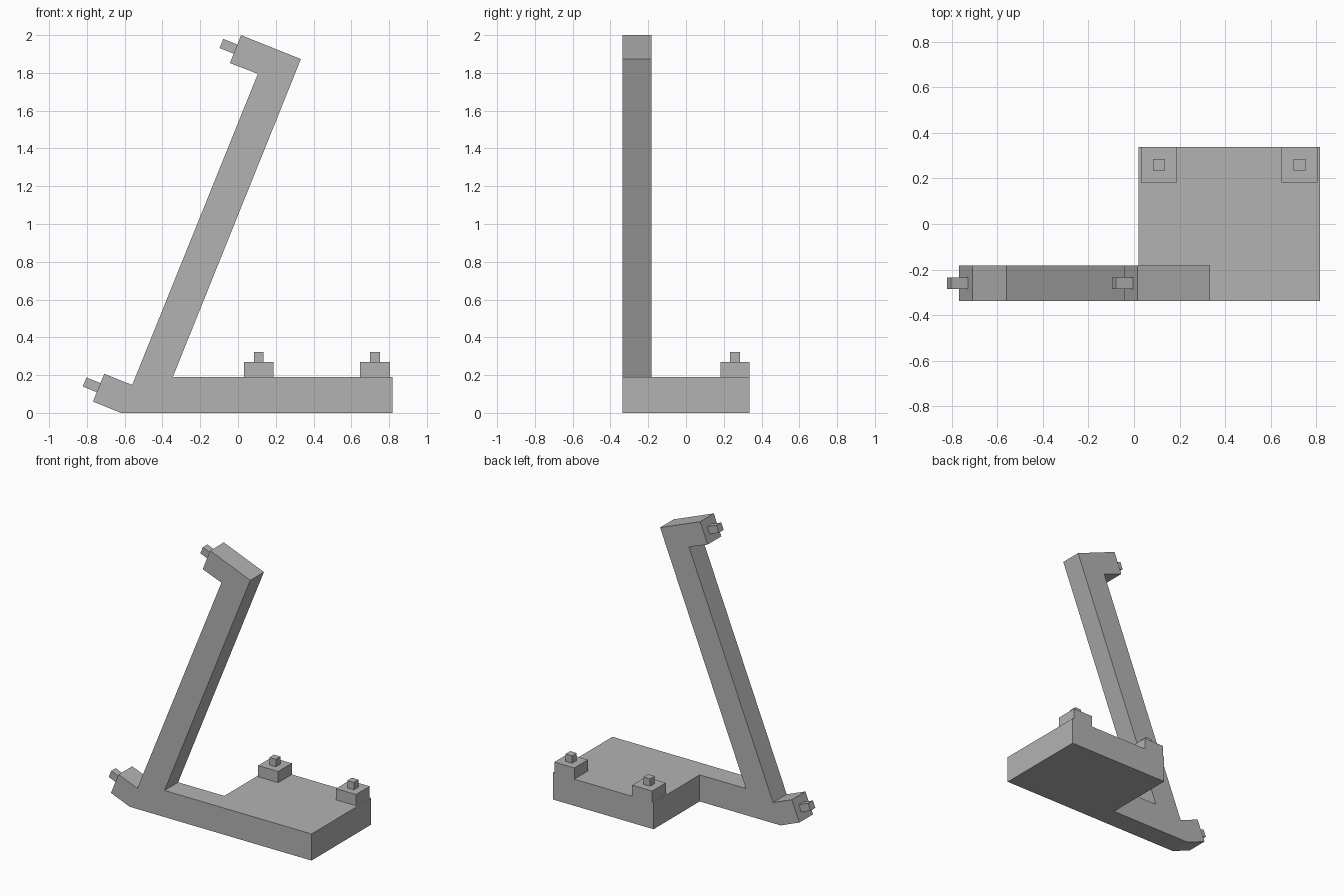
import bpy
import bmesh
from math import atan2
from mathutils import Matrix, Vector

cube = bpy.data.objects.get("Cube")
if cube:
    bpy.data.objects.remove(cube, do_unlink=True)

grey = bpy.data.materials.new("plain grey")
grey.use_nodes = True
colour = (0.45, 0.45, 0.45, 1)
grey.diffuse_color = colour
grey.node_tree.nodes["Principled BSDF"].inputs["Base Color"].default_value = colour

HALF_DEPTH = 0.337      # front and back of the base
ARM_BACK = -0.183       # back of the arm plate
RIGHT_EDGE = 0.817
BASE_TOP = 0.19
PEG = 0.052             # peg width


def finish(name, bm):
    bmesh.ops.recalc_face_normals(bm, faces=bm.faces)
    mesh = bpy.data.meshes.new(name)
    bm.to_mesh(mesh)
    bm.free()
    mesh.materials.append(grey)
    obj = bpy.data.objects.new(name, mesh)
    bpy.context.collection.objects.link(obj)
    return obj


def box(name, centre, size, tilt=0):
    """Box turned about y by tilt."""
    bm = bmesh.new()
    matrix = (Matrix.Translation(centre) @ Matrix.Rotation(tilt, 4, "Y")
              @ Matrix.Diagonal((*size, 1)))
    bmesh.ops.create_cube(bm, size=1, matrix=matrix)
    return finish(name, bm)


def extrude_profile(name, points, y0, y1):
    bm = bmesh.new()
    face = bm.faces.new([bm.verts.new((x, y0, z)) for x, z in points])
    out = bmesh.ops.extrude_face_region(bm, geom=[face], use_keep_orig=True)
    moved = [v for v in out["geom"] if isinstance(v, bmesh.types.BMVert)]
    bmesh.ops.translate(bm, verts=moved, vec=(0, y1 - y0, 0))
    return finish(name, bm)


# Front beam, leaning arm and both hooked ends as one plate
lower_hook = [(-0.708, 0.207), (-0.768, 0.06)]
upper_hook = [(0.016, 2.0), (-0.043, 1.852)]
profile = [(-0.62, 0), (RIGHT_EDGE, 0), (RIGHT_EDGE, BASE_TOP),
           (-0.345, BASE_TOP), (0.333, 1.873), *upper_hook,
           (0.105, 1.795), (-0.56, 0.148), *lower_hook]
extrude_profile("leaning_arm", profile, -HALF_DEPTH, ARM_BACK)

# Base slab behind the beam
slab_left = 0.02
box("base_slab",
    ((slab_left + RIGHT_EDGE) / 2, (ARM_BACK + HALF_DEPTH) / 2, BASE_TOP / 2),
    (RIGHT_EDGE - slab_left, HALF_DEPTH - ARM_BACK, BASE_TOP))

# Tilted pegs centred on the hook end faces
for name, (a, b) in (("lower_hook", lower_hook), ("upper_hook", upper_hook)):
    a, b = Vector((a[0], 0, a[1])), Vector((b[0], 0, b[1]))
    edge = (a - b).normalized()
    outward = Vector((-edge.z, 0, edge.x))
    centre = (a + b) / 2 + outward * 0.035
    centre.y = (ARM_BACK - HALF_DEPTH) / 2
    box(name + "_peg", centre, (0.09, PEG, PEG), atan2(edge.x, edge.z))

# Square pads with upright pegs on the back corners
pad_top = 0.27
for side, x in (("right", 0.11), ("left", 0.726)):
    box(side + "_pad", (x, 0.26, (BASE_TOP + pad_top) / 2),
        (0.158, 0.154, pad_top - BASE_TOP))
    box(side + "_pad_peg", (x, 0.26, pad_top + 0.0265), (PEG, PEG, 0.053))
